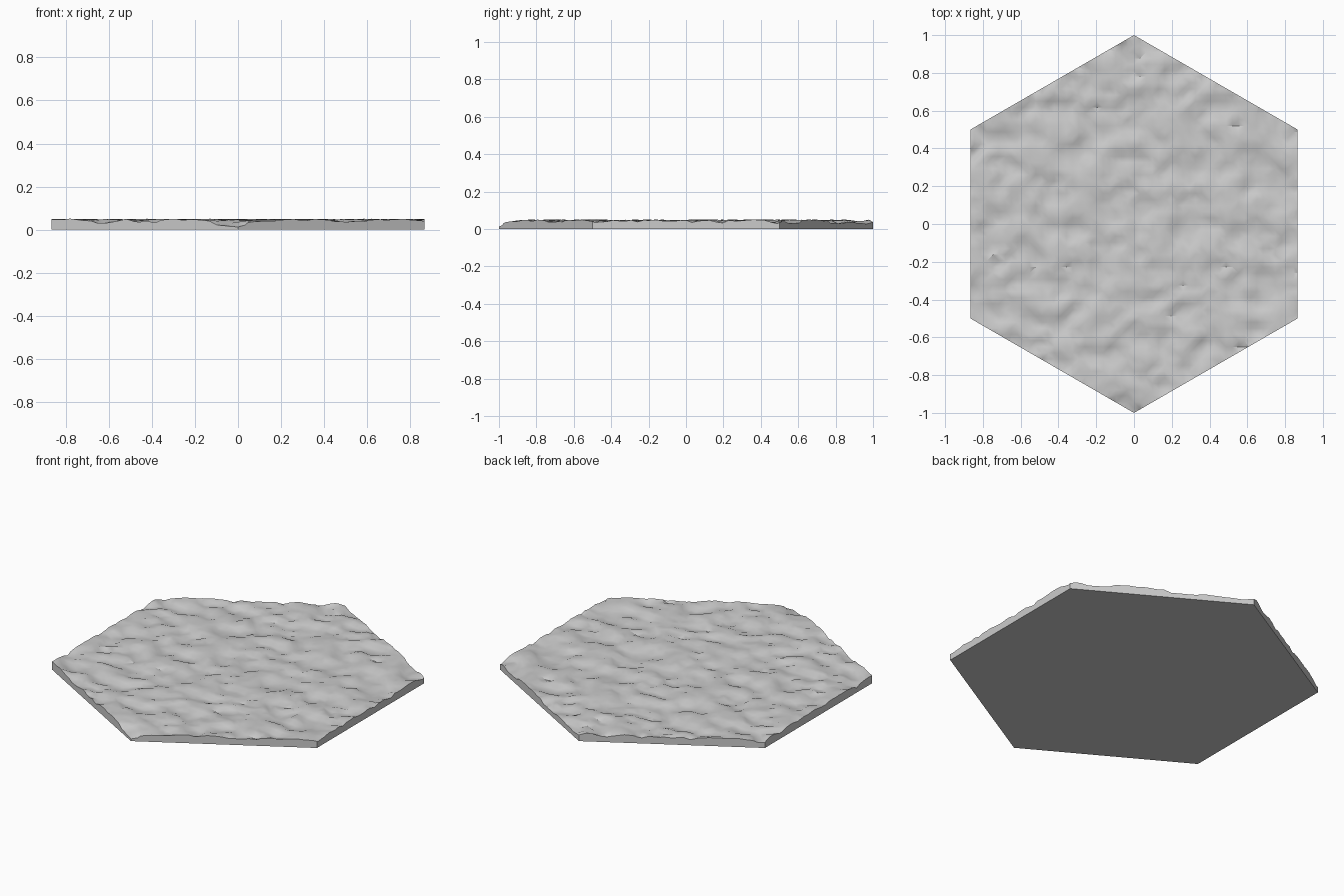
import bpy, bmesh, math
from mathutils import Vector, noise

default = bpy.data.objects.get("Cube")
if default:
    bpy.data.objects.remove(default, do_unlink=True)

# Single stone colour
stone = bpy.data.materials.new("stone_grey")
stone.use_nodes = True
GREY = (0.6, 0.6, 0.6, 1)
stone.diffuse_color = GREY
stone.node_tree.nodes["Principled BSDF"].inputs["Base Color"].default_value = GREY

APOTHEM = math.sqrt(3) / 2


def ground_height(x, y):
    """Mostly level ground near the rim height, broken by sharp little ledges and dips."""
    coarse = noise.noise(Vector((x * 7, y * 9, 1.3)))
    fine = noise.noise(Vector((x * 14, y * 21, 7.7)))
    ledge = math.tanh(2.6 * (coarse + 0.8 * fine + 0.15))
    grain = noise.noise(Vector((x * 30, y * 30, 4.1)))
    corner_dip = 0.015 * max(0, -y - 0.85) / 0.15
    return 0.038 + 0.011 * ledge + 0.004 * grain - corner_dip


# Square grid trimmed to a hexagon with points at front and back
bm = bmesh.new()
bmesh.ops.create_grid(bm, x_segments=64, y_segments=64, size=1.04)
for i in range(6):
    a = math.radians(60 * i)
    out = Vector((math.cos(a), math.sin(a), 0))
    bmesh.ops.bisect_plane(bm, geom=bm.verts[:] + bm.edges[:] + bm.faces[:],
                           plane_co=out * APOTHEM, plane_no=out, clear_outer=True)
bmesh.ops.remove_doubles(bm, verts=bm.verts[:], dist=0.0005)

# Rough top surface
for v in bm.verts:
    v.co.z = ground_height(v.co.x, v.co.y)
bmesh.ops.triangulate(bm, faces=bm.faces[:], quad_method='SHORT_EDGE')

# Straight side walls and flat underside
rim = [e for e in bm.edges if e.is_boundary]
walls = bmesh.ops.extrude_edge_only(bm, edges=rim)["geom"]
for v in walls:
    if isinstance(v, bmesh.types.BMVert):
        v.co.z = 0
bmesh.ops.holes_fill(bm, edges=[e for e in bm.edges if e.is_boundary], sides=0)
bmesh.ops.recalc_face_normals(bm, faces=bm.faces[:])

mesh = bpy.data.meshes.new("rocky_hex_tile")
bm.to_mesh(mesh)
bm.free()
mesh.materials.append(stone)
tile = bpy.data.objects.new("rocky_hex_tile", mesh)
bpy.context.collection.objects.link(tile)

# Smooth rolling ground with crisp ledges
bpy.ops.object.select_all(action='DESELECT')
tile.select_set(True)
bpy.context.view_layer.objects.active = tile
bpy.ops.object.shade_smooth_by_angle(angle=math.radians(35))
